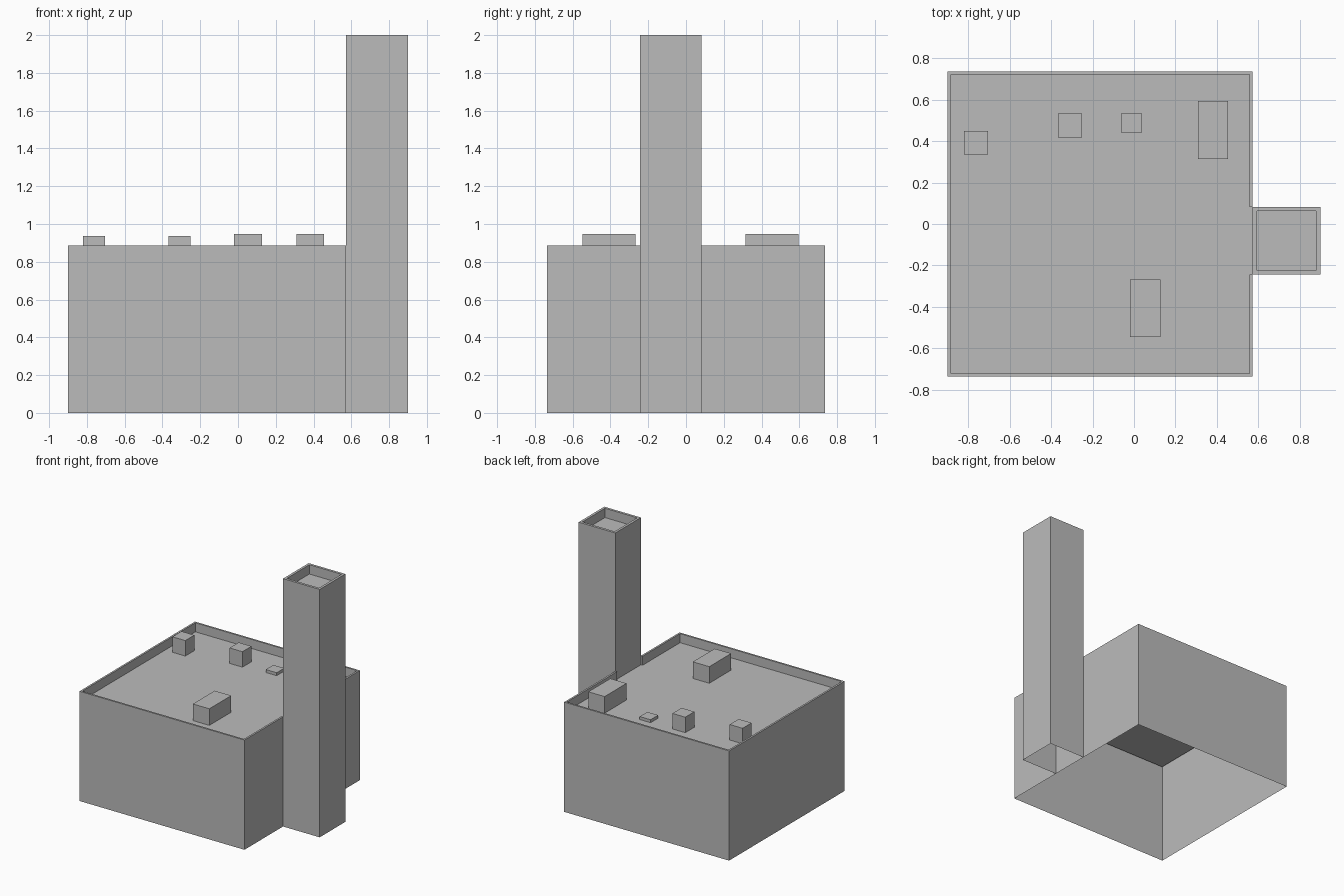
import bpy, bmesh

default = bpy.data.objects.get("Cube")
if default:
    bpy.data.objects.remove(default, do_unlink=True)

# One plain concrete colour
grey = bpy.data.materials.new("concrete_grey")
colour = (0.5, 0.5, 0.5, 1)
grey.use_nodes = True
grey.diffuse_color = colour
grey.node_tree.nodes["Principled BSDF"].inputs["Base Color"].default_value = colour


def finish(name, bm):
    mesh = bpy.data.meshes.new(name)
    bm.to_mesh(mesh)
    bm.free()
    mesh.materials.append(grey)
    obj = bpy.data.objects.new(name, mesh)
    bpy.context.collection.objects.link(obj)
    return obj


def parapet_block(name, outer, inner, top, deck, closed):
    """Open-bottomed wall shell with a thin rim and a sunken roof deck."""
    bm = bmesh.new()

    def ring(path, z):
        return [bm.verts.new((x, y, z)) for x, y in path]

    base, rim = ring(outer, 0), ring(outer, top)
    lip, floor = ring(inner, top), ring(inner, deck)
    rows = [base, rim, lip, floor]
    count = len(outer)
    for low, high in zip(rows, rows[1:]):
        for i in range(count if closed else count - 1):
            j = (i + 1) % count
            bm.faces.new((low[i], low[j], high[j], high[i]))
    if closed:
        bm.faces.new(floor)
    else:
        # Square off the parapet ends and carry the deck out to the gap
        first, last = [bm.verts.new((*outer[k], deck)) for k in (0, -1)]
        bm.faces.new((first, rim[0], lip[0], floor[0]))
        bm.faces.new((last, floor[-1], lip[-1], rim[-1]))
        bm.faces.new([first, *floor, last])
    return finish(name, bm)


def roof_box(name, x0, x1, y0, y1, z0, z1):
    bm = bmesh.new()
    bmesh.ops.create_cube(bm, size=1)
    for v in bm.verts:
        v.co.x = x1 if v.co.x > 0 else x0
        v.co.y = y1 if v.co.y > 0 else y0
        v.co.z = z1 if v.co.z > 0 else z0
    return finish(name, bm)


# Shared dimensions
LEFT, JOIN, RIGHT = -0.9, 0.573, 0.9
HALF = 0.736
T_FRONT, T_BACK = -0.244, 0.083
TOP, DECK = 0.885, 0.812
RIM, T_RIM = 0.015, 0.02


def hall_path(inset):
    right, left, depth = JOIN - inset, LEFT + inset, HALF - inset
    return [(right, T_BACK), (right, depth), (left, depth),
            (left, -depth), (right, -depth), (right, T_FRONT)]


def tower_path(inset):
    x0, x1 = JOIN + inset, RIGHT - inset
    y0, y1 = T_FRONT + inset, T_BACK - inset
    return [(x0, y0), (x1, y0), (x1, y1), (x0, y1)]


# Main hall, with its parapet interrupted where the tower stands
parapet_block("main_building", hall_path(0), hall_path(RIM), TOP, DECK, False)

# Side tower
parapet_block("tower", tower_path(0), tower_path(T_RIM), 2.0, 1.925, True)

# Rooftop equipment
roof_box("small_vent_left", -0.82, -0.705, 0.335, 0.45, DECK, 0.937)
roof_box("small_vent_middle", -0.367, -0.252, 0.417, 0.533, DECK, 0.937)
roof_box("roof_hatch", -0.06, 0.037, 0.44, 0.537, DECK, 0.836)
roof_box("large_unit_back", 0.31, 0.455, 0.315, 0.595, DECK, 0.946)
roof_box("large_unit_front", -0.02, 0.127, -0.547, -0.268, DECK, 0.946)
